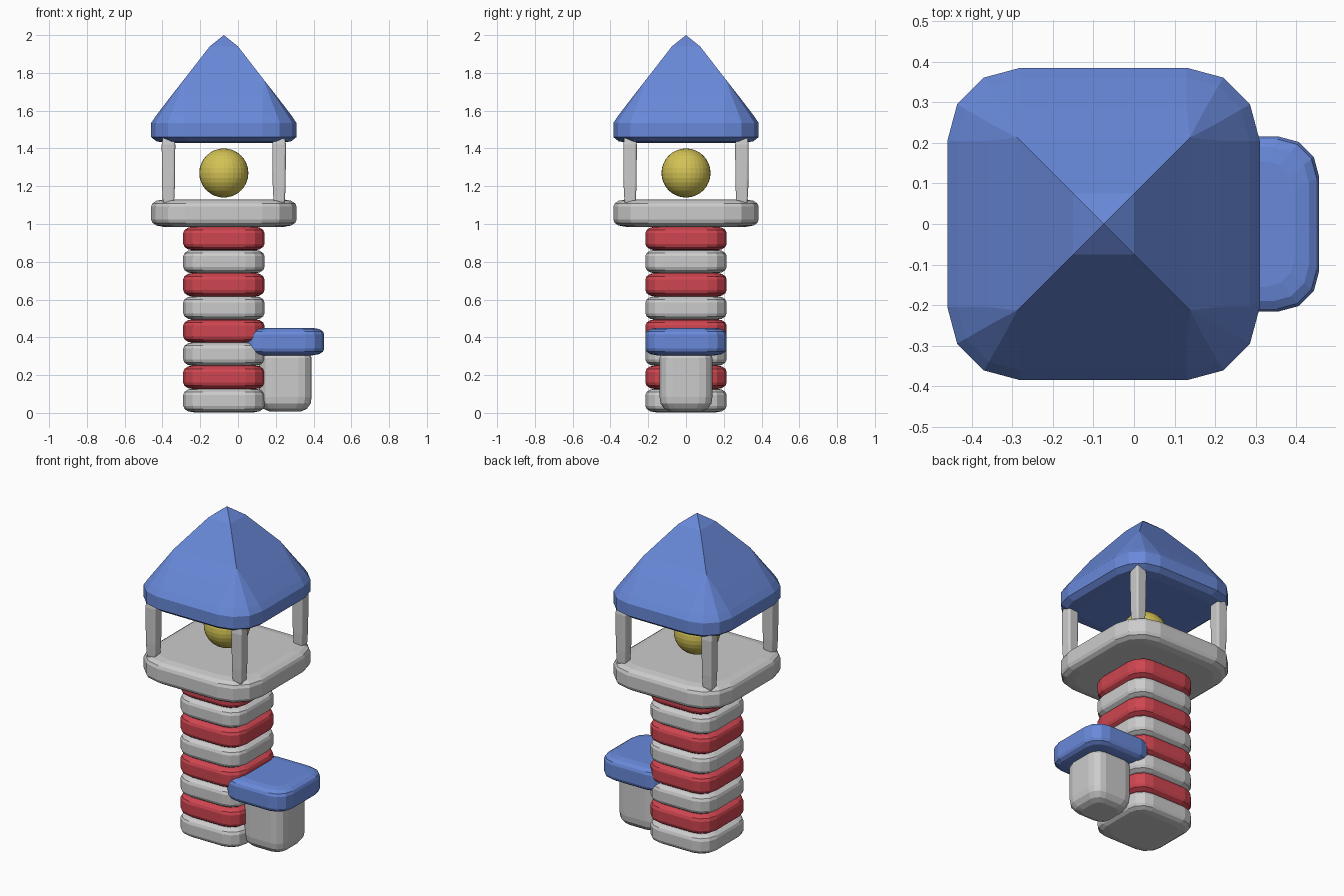
import bpy, bmesh, math

if "Cube" in bpy.data.objects:
    bpy.data.objects.remove(bpy.data.objects["Cube"])

TX = -0.075  # tower axis


def material(name, rgb):
    m = bpy.data.materials.new(name)
    m.diffuse_color = (*rgb, 1)
    m.use_nodes = True
    m.node_tree.nodes["Principled BSDF"].inputs["Base Color"].default_value = m.diffuse_color
    return m


RED = material("red", (0.62, 0.06, 0.08))
BLUE = material("blue", (0.14, 0.25, 0.70))
YELLOW = material("yellow", (0.65, 0.54, 0.09))


def finish(bm, name, mat):
    bmesh.ops.recalc_face_normals(bm, faces=bm.faces)
    me = bpy.data.meshes.new(name)
    bm.to_mesh(me)
    bm.free()
    ob = bpy.data.objects.new(name, me)
    bpy.context.collection.objects.link(ob)
    if mat:
        me.materials.append(mat)
    return ob


def loft(name, cx, cy, rings, mat=None):
    """Stack of rounded squares, each ring = (half width, corner radius, z)."""
    bm = bmesh.new()
    loops = []
    for h, r, z in rings:
        loop = []
        for q in range(4):
            mid = math.radians(45 + 90 * q)
            sx, sy = math.copysign(1, math.cos(mid)), math.copysign(1, math.sin(mid))
            for k in range(4):
                a = math.radians(90 * q + 30 * k)
                loop.append(bm.verts.new((cx + sx * (h - r) + r * math.cos(a),
                                          cy + sy * (h - r) + r * math.sin(a), z)))
        loops.append(loop)
    for a, b in zip(loops, loops[1:]):
        for i in range(16):
            j = (i + 1) % 16
            bm.faces.new((a[i], a[j], b[j], b[i]))
    bm.faces.new(loops[0])
    bm.faces.new(loops[-1])
    bmesh.ops.remove_doubles(bm, verts=bm.verts, dist=1e-5)
    bmesh.ops.dissolve_degenerate(bm, edges=bm.edges, dist=1e-5)
    return finish(bm, name, mat)


def slab(name, cx, half, radius, z0, z1, edge, mat=None):
    """Pillow-edged rounded square block."""
    prof = [(1.9, 0), (0.8, 0.2), (0.2, 0.6), (0, 1.1)]
    rings = [(half - i * edge, radius - i * edge * 0.5, z0 + d * edge) for i, d in prof]
    rings += [(half - i * edge, radius - i * edge * 0.5, z1 - d * edge) for i, d in prof[::-1]]
    return loft(name, cx, 0, rings, mat)


# striped tower
step = 0.1225
for n in range(8):
    slab(f"tower_block_{n + 1}", TX, 0.215, 0.10, 0.002 + n * step, 0.13 + n * step, 0.032,
         RED if n % 2 else None)

# gallery deck
slab("gallery_deck", TX, 0.385, 0.18, 0.985, 1.13, 0.035)

# four roof posts
for sx in (-1, 1):
    for sy in (-1, 1):
        loft(f"roof_post_{'left' if sx < 0 else 'right'}_{'front' if sy < 0 else 'back'}",
             TX + sx * 0.293, sy * 0.296,
             [(0.022, 0.008, 1.09), (0.030, 0.010, 1.125), (0.034, 0.012, 1.20),
              (0.036, 0.012, 1.42), (0.028, 0.010, 1.47)])

# lamp
bm = bmesh.new()
bmesh.ops.create_uvsphere(bm, u_segments=32, v_segments=16, radius=0.13)
bmesh.ops.translate(bm, verts=bm.verts, vec=(TX, 0, 1.27))
finish(bm, "lamp", YELLOW)

# pyramid roof with rounded eaves
loft("roof", TX, 0,
     [(0.30, 0.13, 1.43), (0.355, 0.165, 1.437), (0.385, 0.18, 1.46), (0.385, 0.18, 1.535),
      (0.36, 0.155, 1.572), (0.285, 0.08, 1.67), (0.213, 0, 1.762),
      (0.075, 0, 1.94), (0, 0, 2.0)], BLUE)

# side hut
loft("hut_walls", 0.25, 0,
     [(0.085, 0.045, 0.008), (0.115, 0.06, 0.022), (0.135, 0.068, 0.05),
      (0.14, 0.07, 0.085), (0.14, 0.07, 0.29), (0.12, 0.06, 0.34)])
slab("hut_roof", 0.241, 0.2155, 0.10, 0.305, 0.45, 0.032, BLUE)
